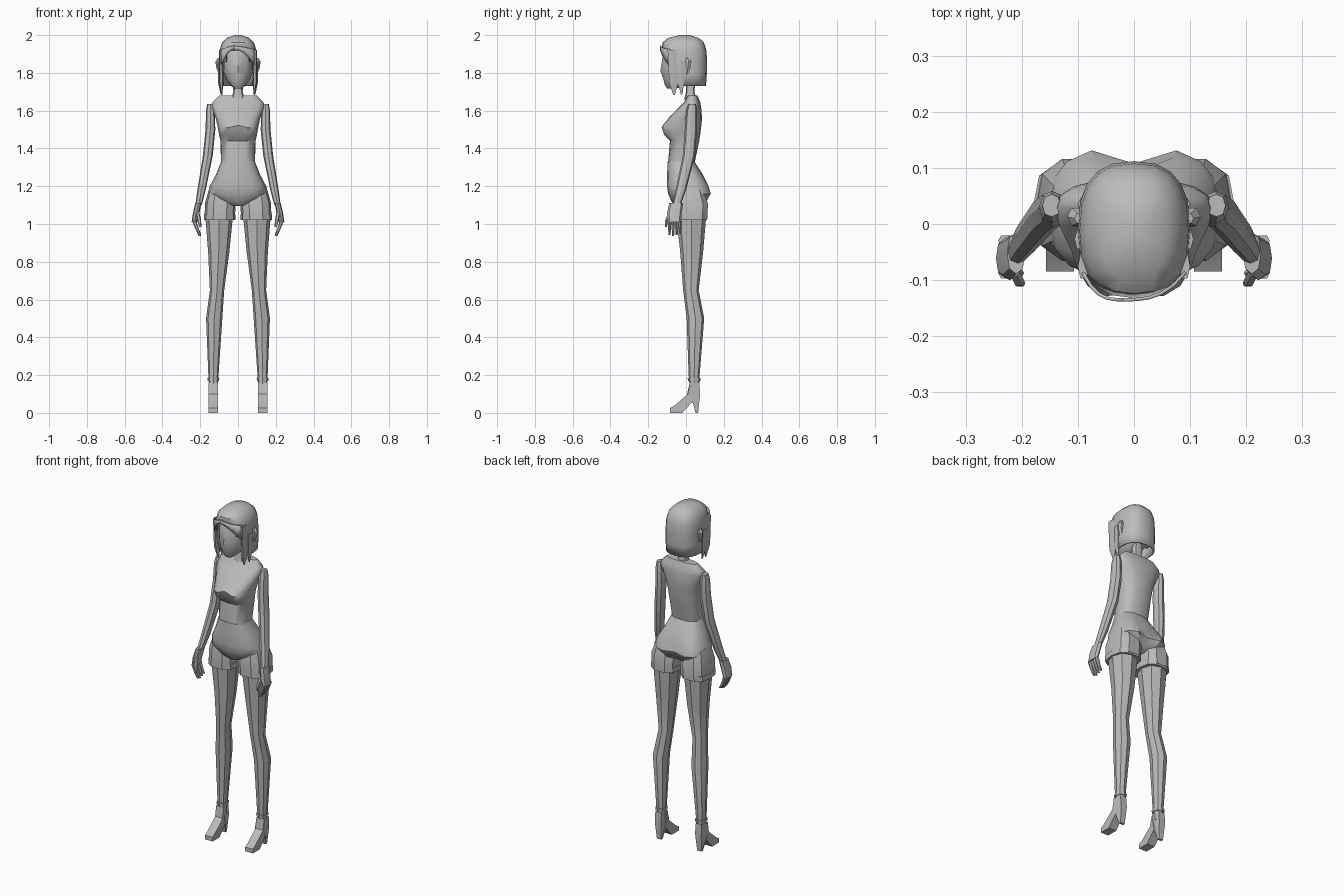
import bpy, bmesh, math
from math import sin, cos, pi, radians

if "Cube" in bpy.data.objects:
    bpy.data.objects.remove(bpy.data.objects["Cube"])

grey = bpy.data.materials.new("plain grey")
grey.use_nodes = True
colour = (0.5, 0.5, 0.5, 1)
grey.diffuse_color = colour
grey.node_tree.nodes["Principled BSDF"].inputs["Base Color"].default_value = colour


def finish(bm, name, mirror=False, angle=35, thickness=0):
    bmesh.ops.recalc_face_normals(bm, faces=bm.faces)
    mesh = bpy.data.meshes.new(name)
    bm.to_mesh(mesh)
    bm.free()
    mesh.materials.append(grey)
    part = bpy.data.objects.new(name, mesh)
    bpy.context.collection.objects.link(part)
    bpy.ops.object.select_all(action="DESELECT")
    bpy.context.view_layer.objects.active = part
    part.select_set(True)
    bpy.ops.object.shade_smooth_by_angle(angle=radians(angle))
    if thickness:
        shell = part.modifiers.new("thickness", "SOLIDIFY")
        shell.thickness, shell.offset = thickness, -1
    if mirror:
        part.modifiers.new("mirror", "MIRROR")


def bridge(bm, lower, upper, closed=True):
    count = len(lower)
    for i in range(count if closed else count - 1):
        j = (i + 1) % count
        bm.faces.new((lower[i], lower[j], upper[j], upper[i]))


def signed_power(value, power):
    return math.copysign(abs(value) ** power, value)


def skin(rings, sides, power, shape=None, bottom=True):
    """Join rings of (centre x, centre y, z, half width, half depth)."""
    bm, previous = bmesh.new(), None
    for cx, cy, z, width, depth in rings:
        loop = []
        for i in range(sides):
            turn = 2 * pi * i / sides
            point = (cx + width * signed_power(cos(turn), power),
                     cy + depth * signed_power(sin(turn), power), z)
            loop.append(bm.verts.new(shape(*point) if shape else point))
        if previous:
            bridge(bm, previous, loop)
        elif bottom:
            bm.faces.new(loop)
        previous = loop
    bm.faces.new(previous)
    return bm


def limb(name, rows, sides=8, depth=1.0, power=0.85):
    """Mirrored tube from rows of (x, y, z, radius)."""
    rings = [(x, y, z, radius, radius * depth) for x, y, z, radius in rows]
    finish(skin(rings, sides, power), name, mirror=True, angle=28)


def centred(rows):
    """Rings on the middle line from rows of (z, half width, front, back)."""
    return [(0, (front + back) / 2, z, width, (back - front) / 2)
            for z, width, front, back in rows]


def body(name, rows, sides=16, power=0.75, shape=None):
    finish(skin(centred(rows), sides, power, shape), name, angle=40)


def dip(x, width):
    """Falloff from the middle line, used for clefts."""
    return max(0, 1 - abs(x) / width)


# Upper body, with a shallow dip between the breasts
def bust(x, y, z):
    if y < -0.08 and z > 1.45:
        y += dip(x, 0.04) / 80
        z += dip(x, 0.05) / 80
    return x, y, z


body("upper_body", [
    (1.32, .09, -.095, .045), (1.44, .093, -.085, .07), (1.47, .1, -.12, .075),
    (1.51, .107, -.135, .08), (1.56, .118, -.095, .085), (1.62, .14, -.035, .08),
    (1.645, .135, -.01, .075), (1.68, .1, .01, .06)], shape=bust)
body("neck", [(1.66, .035, -.01, .055), (1.7, .025, 0, .045), (1.78, .027, 0, .05)], 8)


# Hips, with a groove down the seat
def seat(x, y, z):
    if y > 0.08 and z < 1.22:
        y -= dip(x, 0.035) / 33
    return x, y, z


body("hips", [
    (1.095, .03, -.055, .06), (1.115, .1, -.075, .11), (1.16, .155, -.095, .138),
    (1.2, .15, -.1, .126), (1.26, .118, -.1, .09), (1.33, .09, -.097, .045)],
     shape=seat)

# Shorts legs and their turned hems
limb("shorts_leg", [(.097, .025, 1.03, .08), (.093, .025, 1.11, .082),
                    (.09, .02, 1.19, .062)], 10, 1.15, 0.72)
limb("shorts_hem", [(.097, .025, 1.02, .084), (.097, .025, 1.05, .084)], 10, 1.07, 0.72)

# Legs and ankle cuffs
limb("leg", [(.13, .045, .12, .022), (.13, .043, .2, .027), (.126, .05, .5, .043),
             (.111, .026, .65, .038), (.102, .03, .85, .056), (.1, .028, 1.04, .073)],
     depth=1.08)
limb("ankle_cuff", [(.13, .043, .17, .03), (.13, .043, .185, .031)], depth=1.1)

# High heeled shoes, from a side profile of (y, z)
bm = bmesh.new()
profile = [(-.085, 0), (-.02, 0), (.035, .06), (.05, 0), (.064, 0), (.075, .1),
           (.07, .16), (.02, .16), (.01, .1), (-.06, .04), (-.085, .025)]
faces = []
for side in (-1, 1):
    face = []
    for y, z in profile:
        half = 0.025 if y < 0.04 else 0.014 if z < 0.05 else 0.02
        face.append(bm.verts.new((0.132 + side * half, y, z)))
    bm.faces.new(face)
    faces.append(face)
bridge(bm, *faces)
bmesh.ops.triangulate(bm, faces=[f for f in bm.faces if len(f.verts) > 4])
finish(bm, "shoe", mirror=True, angle=30)

# Arms, hands and fingers
limb("arm", [(.147, .033, 1.635, .016), (.146, .03, 1.6, .023), (.146, .026, 1.5, .026),
             (.16, .015, 1.36, .026), (.193, -.027, 1.18, .022), (.209, -.051, 1.1, .017)],
     depth=1.25)
limb("palm", [(.21, -.052, 1.11, .016), (.221, -.061, 1.06, .017),
              (.231, -.061, 1.01, .015)], depth=2.3)
for i, name in enumerate(("index", "middle", "ring", "little")):
    y = -0.087 + i * 0.019
    tip = 0.937 + 0.006 * abs(i - 1)
    limb(name + "_finger", [(.202, y, tip, .006), (.217, y, .975, .009),
                            (.231, y, 1.015, .011)], 6)
limb("thumb", [(.2, -.106, .985, .006), (.205, -.102, 1.02, .01),
               (.214, -.084, 1.06, .01)], 6)


# Head, with the nose pulled out of the front
def nose(x, y, z):
    if y < -0.1 and abs(x) < 0.01 and abs(z - 1.81) < 0.01:
        y -= 0.014
    return x, y, z


body("head", [
    (1.718, .02, -.1, -.05), (1.735, .042, -.112, 0), (1.77, .066, -.12, .06),
    (1.81, .079, -.122, .08), (1.91, .082, -.119, .085), (1.96, .065, -.09, .07)],
     12, 0.85, nose)
limb("ear", [(.09, .003, 1.79, .01), (.1, .01, 1.83, .016), (.101, .013, 1.86, .018),
             (.096, .01, 1.88, .01)], 6)

# Bobbed hair: a dome with the face opening cut away
bm = skin(centred([
    (1.73, .097, -.1, .106), (1.79, .1, -.118, .11), (1.86, .1, -.128, .112),
    (1.92, .097, -.132, .108), (1.96, .085, -.124, .095), (1.985, .06, -.095, .068),
    (2, .018, -.035, .02)]), 20, 0.8, bottom=False)
opening = []
for face in bm.faces:
    middle = face.calc_center_median()
    if middle.z < 1.9 and middle.y < -0.06 - (middle.z - 1.73) / 4:
        opening.append(face)
bmesh.ops.delete(bm, geom=opening, context="FACES")
finish(bm, "hair", thickness=0.008)

# Fringe swept from an off-centre parting to both temples
parting, steps = -0.02, 5
for name, temple in (("fringe_left", 0.094), ("fringe_right", -0.094)):
    bm, edges = bmesh.new(), ([], [])
    for i in range(steps + 1):
        t = i / steps
        x = parting + (temple - parting) * t
        y = -0.138 + 0.05 * t ** 3
        for edge, z in zip(edges, (1.925 - 0.09 * t * t, 1.945 - 0.02 * t)):
            edge.append(bm.verts.new((x, y, z)))
    bridge(bm, *edges, closed=False)
    finish(bm, name, thickness=0.006)

# Pointed locks hanging beside the face
limb("front_lock", [(.085, -.063, 1.682, .002), (.089, -.065, 1.75, .011),
                    (.09, -.075, 1.92, .01)], 6, 2.5)
limb("side_lock", [(.09, -.023, 1.685, .002), (.096, -.027, 1.75, .01),
                   (.096, -.027, 1.86, .01)], 6, 2)
